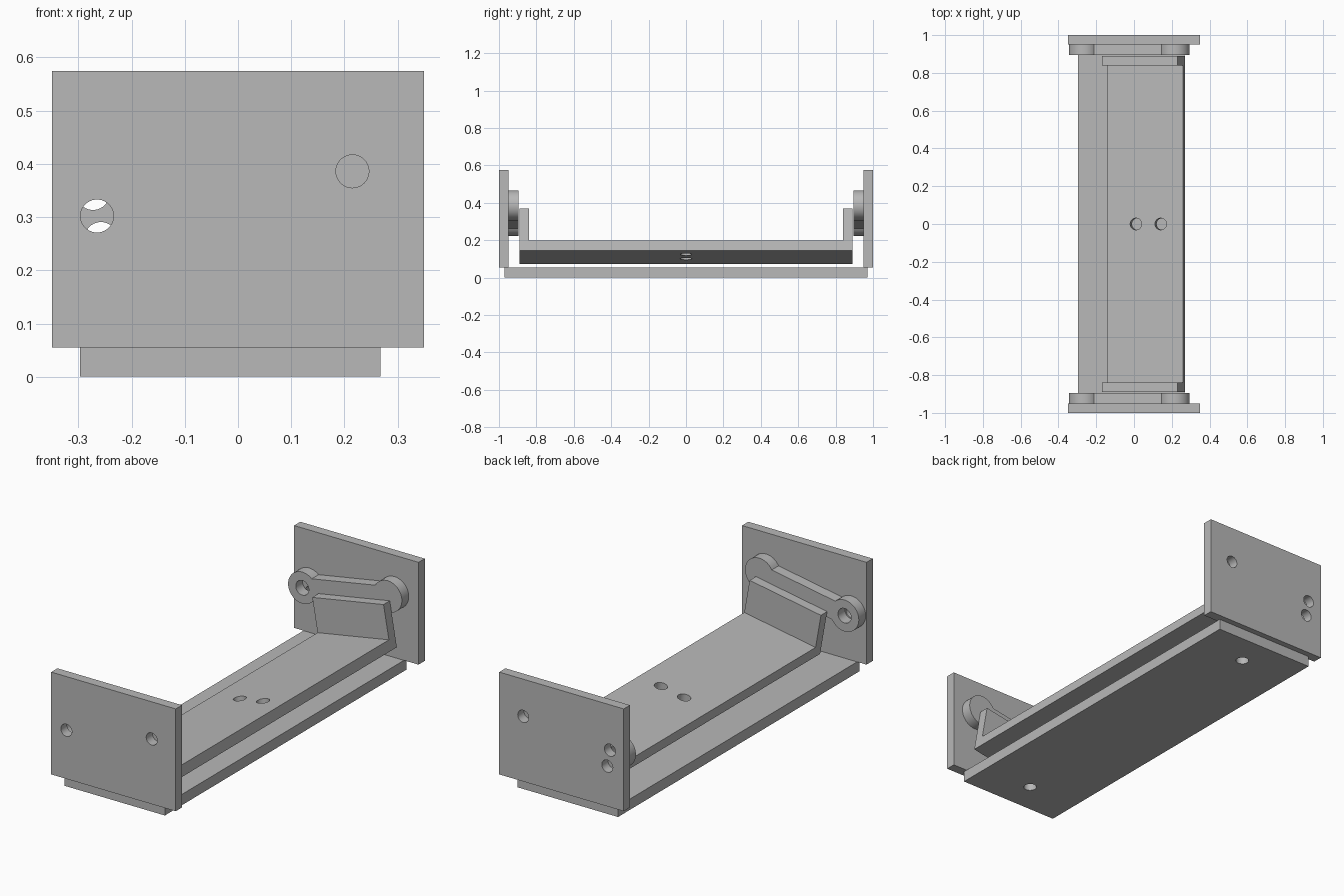
import bpy, bmesh
from math import sin, cos, asin, radians, pi
from mathutils import Matrix, Vector

cube = bpy.data.objects.get("Cube")
if cube:
    bpy.data.objects.remove(cube, do_unlink=True)

grey = bpy.data.materials.new("plain grey")
grey.use_nodes = True
GREY = (0.48, 0.48, 0.48, 1)
grey.diffuse_color = GREY
grey.node_tree.nodes["Principled BSDF"].inputs["Base Color"].default_value = GREY

TILT = radians(10)
S, C = sin(TILT), cos(TILT)
T = 0.055          # sheet thickness
HOLE = 0.031


def frame(origin, x, y, z):
    """Matrix from three axes and an origin."""
    return Matrix.Translation(origin) @ Matrix((x, y, z)).transposed().to_4x4()


def facing_front(x, y, z):
    """Profile lies in XZ and extrudes towards -y."""
    return frame((x, y, z), (1, 0, 0), (0, 0, 1), (0, -1, 0))


def prism(name, points, depth, matrix):
    """Extrude a flat outline along its local z."""
    bm = bmesh.new()
    face = bm.faces.new([bm.verts.new((u, v, 0)) for u, v in points])
    top = bmesh.ops.extrude_face_region(bm, geom=[face])["geom"]
    bmesh.ops.translate(bm, vec=(0, 0, depth),
                        verts=[g for g in top if isinstance(g, bmesh.types.BMVert)])
    bmesh.ops.transform(bm, matrix=matrix, verts=bm.verts)
    bmesh.ops.recalc_face_normals(bm, faces=bm.faces)
    mesh = bpy.data.meshes.new(name)
    bm.to_mesh(mesh)
    bm.free()
    mesh.materials.append(grey)
    obj = bpy.data.objects.new(name, mesh)
    bpy.context.collection.objects.link(obj)
    return obj


def arc(cx, r, a0, a1, n):
    return [(cx + r * cos(a0 + (a1 - a0) * i / n), r * sin(a0 + (a1 - a0) * i / n))
            for i in range(n + 1)]


def rect(x0, x1, y0, y1):
    return [(x0, y0), (x1, y0), (x1, y1), (x0, y1)]


def select_only(obj):
    bpy.ops.object.select_all(action='DESELECT')
    obj.select_set(True)
    bpy.context.view_layer.objects.active = obj


def drill(obj, matrices, r=HOLE):
    """Cut round holes centred on each matrix, along its local z."""
    select_only(obj)
    for m in matrices:
        cutter = prism("hole_cutter", arc(0, r, 0, 2 * pi, 40)[:-1], 0.2,
                       m @ Matrix.Translation((0, 0, -0.1)))
        cutter.hide_render = True
        mod = obj.modifiers.new("hole", 'BOOLEAN')
        mod.operation, mod.solver, mod.object = 'DIFFERENCE', 'EXACT', cutter
        bpy.ops.object.modifier_apply(modifier=mod.name)
        bpy.data.objects.remove(cutter, do_unlink=True)


def finish(obj):
    select_only(obj)
    bpy.ops.object.shade_smooth_by_angle(angle=radians(30))


# Base plate with two mounting holes
base = prism("base_plate", rect(-0.297, 0.268, 0, T), 1.94, facing_front(0, 0.97, 0))
drill(base, [Matrix.Translation((-0.014, y, T / 2)) for y in (-0.805, 0.805)])
finish(base)

# Pivot positions shared by end plates and links
low = Vector((-0.265, 0, 0.302))
high = Vector((0.215, 0, 0.386))
across = Vector((-S, 0, C)) * 0.043

# End plates: the back one has a pair of holes at the low pivot
for name, y, spots in (("front_end_plate", -0.975, [low, high]),
                       ("back_end_plate", 0.975, [low + across, low - across, high])):
    plate = prism(name, rect(-0.35, 0.35, T, 0.575), 0.05, facing_front(0, y + 0.025, 0))
    drill(plate, [facing_front(p.x, y, p.z) for p in spots])
    finish(plate)

# Dog-bone links inside each end plate
span = (high - low).length
R = 0.08
a = asin(0.05 / R)
outline = arc(0, R, a, 2 * pi - a, 36) + arc(span, R, a - pi, pi - a, 36)
for name, y in (("front_link", -0.895), ("back_link", 0.95)):
    m = frame((low.x, y, low.z), (C, 0, S), (-S, 0, C), (0, -1, 0))
    link = prism(name, outline, T, m)
    drill(link, [facing_front(low.x, y - T / 2, low.z)], 0.037)
    finish(link)

# Tilted tray with upturned ends
L, H, W = 0.89, 0.229, 0.407
profile = [(-L, 0), (L, 0), (L, H), (L - 0.05, H), (L - 0.05, T),
           (0.05 - L, T), (0.05 - L, H), (-L, H)]
tilted = frame((0.27 - W * C, 0, 0.145 - W * S), (0, 1, 0), (-S, 0, C), (C, 0, S))
tray = prism("tilted_tray", profile, W, tilted)
drill(tray, [tilted @ Matrix.Translation((0, T / 2, w)) @ Matrix.Rotation(pi / 2, 4, 'X')
             for w in (0.153, 0.286)])
finish(tray)
